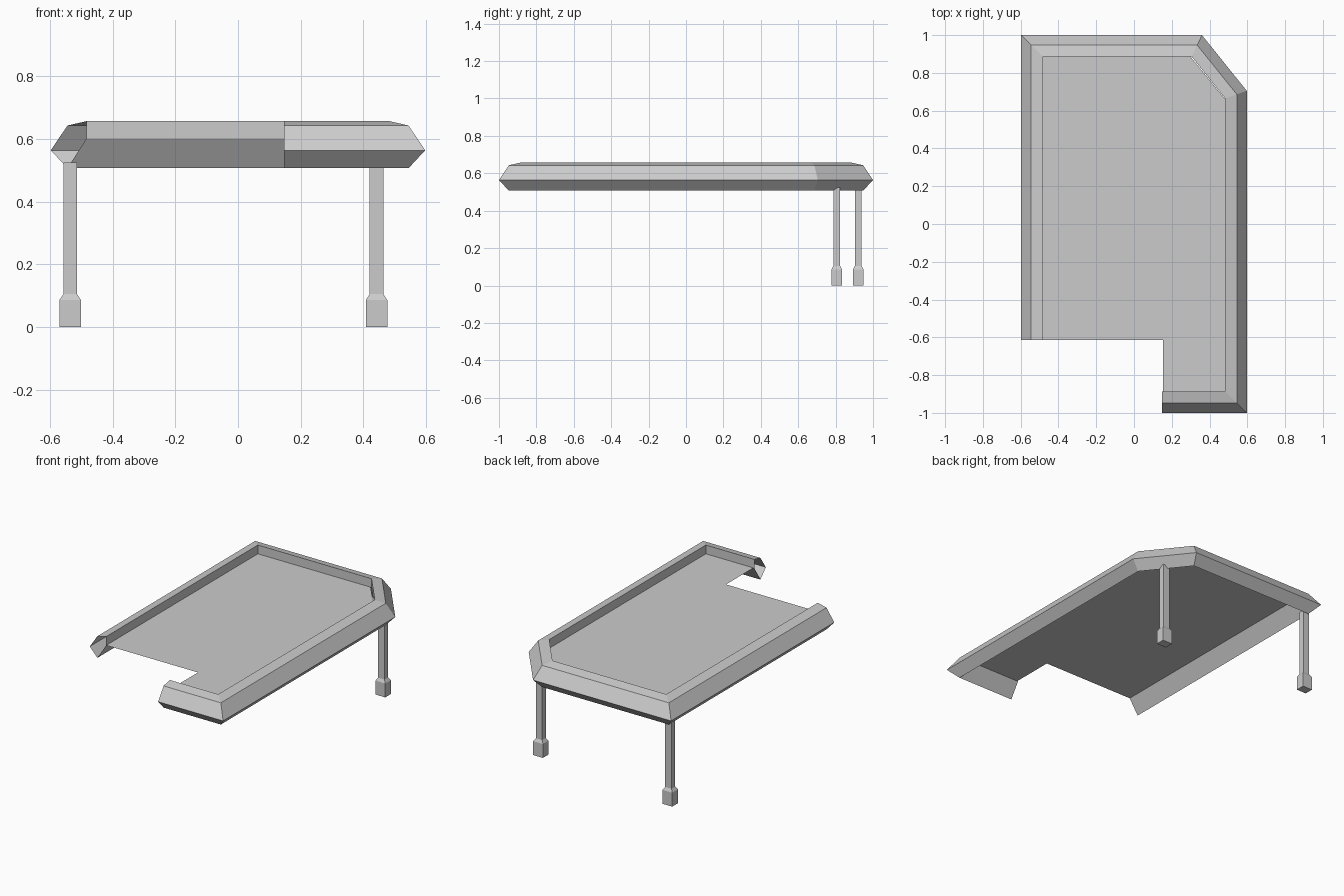
import bpy, bmesh
from mathutils import Vector

if "Cube" in bpy.data.objects:
    bpy.data.objects.remove(bpy.data.objects["Cube"])


def make_object(name, bm):
    bmesh.ops.recalc_face_normals(bm, faces=bm.faces)
    mesh = bpy.data.meshes.new(name)
    bm.to_mesh(mesh)
    bm.free()
    obj = bpy.data.objects.new(name, mesh)
    bpy.context.collection.objects.link(obj)
    return obj


def inward(a, b):
    # The rim path runs clockwise, so inward is to the right
    d = (b - a).normalized()
    return Vector((d.y, -d.x))


# Hollow rim, open at both ends: (inset, height) section swept with mitred corners
path = [Vector(p) for p in [(-.597, -.615), (-.597, 1), (.36, 1),
                            (.597, .705), (.597, -1), (.147, -1)]]
section = [(0, .564), (.053, .643), (.114, .657), (.114, .602), (.053, .507)]

bm = bmesh.new()
rings = []
for i, p in enumerate(path):
    n1 = inward(path[max(i - 1, 0)], path[max(i, 1)])
    last = len(path) - 1
    n2 = inward(path[min(i, last - 1)], path[min(i + 1, last)])
    miter = (n1 + n2) / (1 + n1.dot(n2))
    rings.append([bm.verts.new((*(p + miter * inset), z)) for inset, z in section])
for a, b in zip(rings, rings[1:]):
    for k in range(len(section)):
        m = (k + 1) % len(section)
        bm.faces.new((a[k], a[m], b[m], b[k]))
make_object("rim", bm)

# Thin floor with the notch at the front left and a hairline gap at the cut corner
floor = [(-.483, -.615), (.153, -.615), (.153, -.886), (.483, -.886),
         (.483, .66), (.299, .886), (-.483, .886)]
bm = bmesh.new()
bm.faces.new([bm.verts.new((x, y, .602)) for x, y in reversed(floor)])
make_object("floor", bm)


def leg(name, cx, cy):
    # Square post on a wider foot with a tapered shoulder
    bm = bmesh.new()
    levels = [(.034, .028, 0), (.034, .028, .087), (.022, .018, .105), (.022, .018, .525)]
    loops = [[bm.verts.new((cx + sx * hx, cy + sy * hy, z))
              for sx, sy in ((-1, -1), (1, -1), (1, 1), (-1, 1))]
             for hx, hy, z in levels]
    for a, b in zip(loops, loops[1:]):
        for k in range(4):
            m = (k + 1) % 4
            bm.faces.new((a[k], a[m], b[m], b[k]))
    bm.faces.new(loops[0])
    bm.faces.new(loops[-1])
    make_object(name, bm)


leg("back_left_leg", -.535, .921)
leg("back_right_leg", .442, .806)
